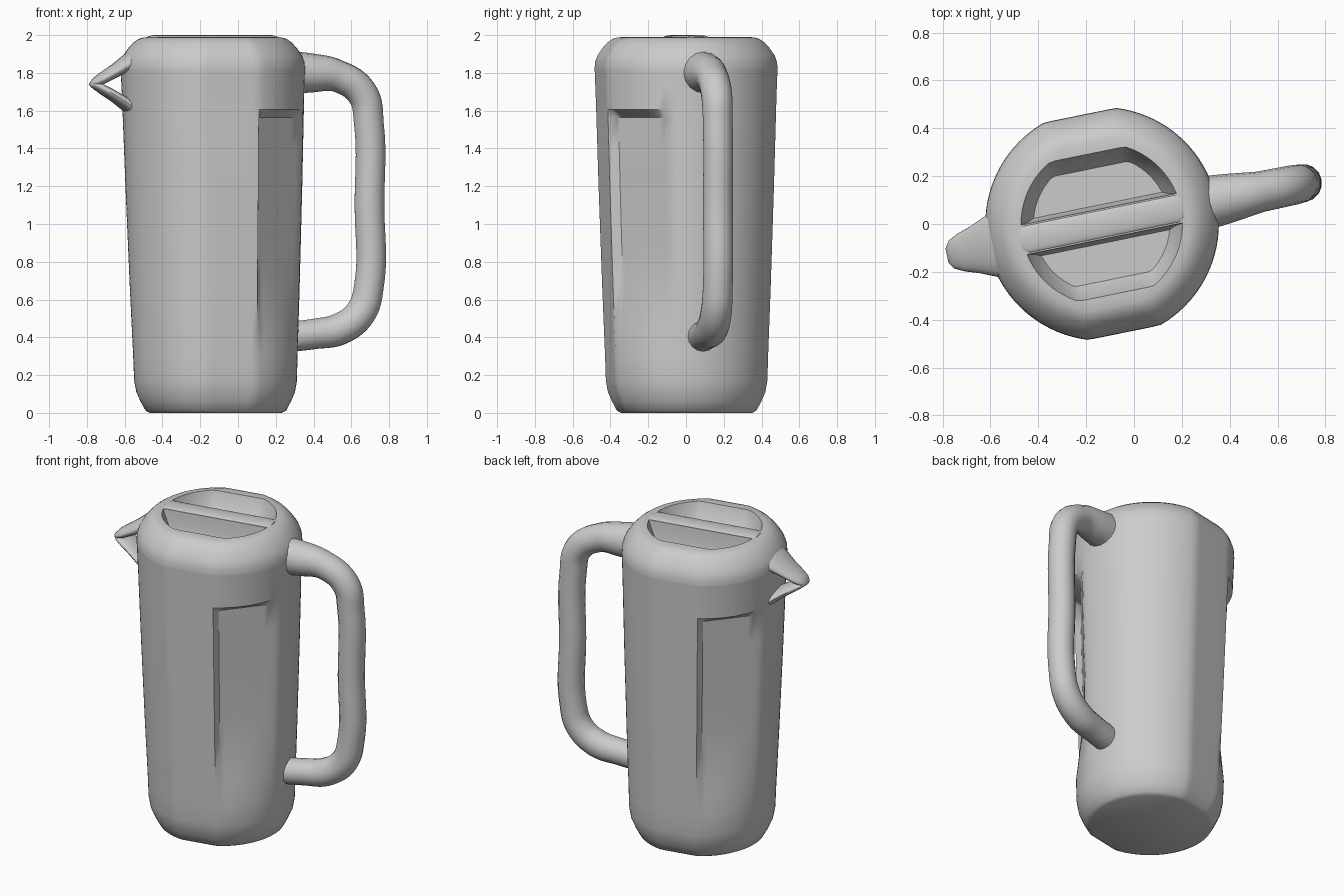
import bpy, bmesh, math
from mathutils import Vector

if "Cube" in bpy.data.objects:
    bpy.data.objects.remove(bpy.data.objects["Cube"])

TILT = math.radians(11.5)      # handle / spout axis is turned slightly about z
CENTRE = (-0.135, 0, 0)
SEG = 96


def finish(bm, name, angle=35):
    bmesh.ops.recalc_face_normals(bm, faces=bm.faces)
    me = bpy.data.meshes.new(name)
    bm.to_mesh(me)
    bm.free()
    ob = bpy.data.objects.new(name, me)
    bpy.context.collection.objects.link(ob)
    place(ob)
    smooth(ob, angle)
    return ob


def place(ob):
    ob.location = CENTRE
    ob.rotation_euler = (0, 0, TILT)


def smooth(ob, angle):
    bpy.ops.object.select_all(action='DESELECT')
    ob.select_set(True)
    bpy.context.view_layer.objects.active = ob
    bpy.ops.object.shade_smooth_by_angle(angle=math.radians(angle))


def loft(bm, rings, cap_start=True, cap_end=True):
    loops = [[bm.verts.new(p) for p in r] for r in rings]
    n = len(loops[0])
    for a, b in zip(loops, loops[1:]):
        for i in range(n):
            j = (i + 1) % n
            bm.faces.new((a[i], a[j], b[j], b[i]))
    if cap_start:
        bm.faces.new(loops[0][::-1])
    if cap_end:
        bm.faces.new(loops[-1])


def radius(th, r, panel):
    """Round section with two flat sides and two diagonal sunken panels."""
    base = min(r, 0.95 * r / max(abs(math.sin(th)), 0.01))
    for turn in (0, math.pi):
        t = (th - turn + math.pi) % (2 * math.pi) - math.pi
        a, b = math.radians(-68), math.radians(-20)
        if panel > 0 and a <= t <= b:
            p = Vector((math.cos(a), math.sin(a))) * r * 0.905
            q = Vector((math.cos(b), math.sin(b))) * r
            e, d = q - p, Vector((math.cos(t), math.sin(t)))
            chord = (p.x * e.y - p.y * e.x) / (d.x * e.y - d.y * e.x)
            base += (min(chord, base) - base) * panel
    return base


def ring(z, r, panel=0):
    pts = []
    for i in range(SEG):
        th = 2 * math.pi * i / SEG
        k = radius(th, r, panel)
        pts.append((k * math.cos(th) + 0.018 * (1 - z / 2), k * math.sin(th), z))
    return pts


# Jug body: height, radius, panel depth
body = [(0.0, 0.35, 0), (0.012, 0.372, 0), (0.06, 0.398, 0), (0.11, 0.42, 0),
        (0.17, 0.431, 0), (0.3, 0.435, 0), (0.45, 0.441, 0.35), (0.65, 0.449, 0.8),
        (0.85, 0.456, 1), (1.2, 0.468, 1), (1.4, 0.474, 1), (1.565, 0.479, 1),
        (1.605, 0.48, 0), (1.72, 0.484, 0), (1.82, 0.488, 0)]
bm = bmesh.new()
loft(bm, [ring(*s) for s in body], cap_end=False)
finish(bm, "jug_body")

# Lid with sloping rounded shoulder
bm = bmesh.new()
lid_profile = [(1.82, 0.488), (1.855, 0.486), (1.89, 0.474), (1.93, 0.447),
               (1.96, 0.42), (1.98, 0.392), (1.988, 0.365), (1.99, 0.33)]
loft(bm, [ring(*s) for s in lid_profile])
lid = finish(bm, "lid")


def recess(side):
    """Tapered D-shaped cutter beside the grip bar."""
    bm = bmesh.new()
    rings = []
    for z, r, top, low in ((1.865, 0.285, 0.235, 0.08), (1.90, 0.305, 0.26, 0.07),
                           (1.965, 0.33, 0.29, 0.065), (2.05, 0.355, 0.315, 0.058)):
        a = math.asin(low / r)
        pts = []
        for i in range(33):
            t = a + (math.pi - 2 * a) * i / 32
            pts.append((r * math.cos(t), side * min(r * math.sin(t), top), z))
        rings.append(pts)
    loft(bm, rings)
    return finish(bm, "lid_recess_cutter")


# Two recesses leave a grip bar across the lid
for side in (1, -1):
    cutter = recess(side)
    mod = lid.modifiers.new("recess", 'BOOLEAN')
    mod.operation = 'DIFFERENCE'
    mod.solver = 'EXACT'
    mod.object = cutter
    bpy.context.view_layer.objects.active = lid
    bpy.ops.object.modifier_apply(modifier=mod.name)
    bpy.data.objects.remove(cutter)
smooth(lid, 35)

# Rounded crown on the grip bar
bm = bmesh.new()
rings = []
for u, w, h in ((-0.345, 0.045, 0.003), (-0.32, 0.06, 0.01), (0.32, 0.06, 0.01), (0.345, 0.045, 0.003)):
    rings.append([(u, w * math.cos(math.pi * i / 10), 1.985 + (h + 0.005) * math.sin(math.pi * i / 10))
                  for i in range(11)])
loft(bm, rings)
finish(bm, "lid_grip_bar")

# Handle: swept tube; distance from axis, height, radius
path = [(0.42, 1.80, 0.115), (0.52, 1.80, 0.105), (0.68, 1.782, 0.085), (0.81, 1.69, 0.083),
        (0.845, 1.53, 0.08), (0.848, 1.1, 0.08), (0.845, 0.67, 0.08), (0.80, 0.53, 0.083),
        (0.69, 0.445, 0.085), (0.55, 0.418, 0.08), (0.39, 0.40, 0.08)]
cu = bpy.data.curves.new("handle", 'CURVE')
cu.dimensions = '3D'
cu.bevel_depth = 1.0
cu.bevel_resolution = 6
cu.resolution_u = 8
cu.use_fill_caps = True
sp = cu.splines.new('BEZIER')
sp.bezier_points.add(len(path) - 1)
for p, (u, z, r) in zip(sp.bezier_points, path):
    p.co = (u, 0, z)
    p.radius = r
    p.handle_left_type = p.handle_right_type = 'AUTO'
handle = bpy.data.objects.new("handle", cu)
bpy.context.collection.objects.link(handle)
place(handle)
bpy.ops.object.select_all(action='DESELECT')
handle.select_set(True)
bpy.context.view_layer.objects.active = handle
bpy.ops.object.convert(target='MESH')
smooth(bpy.context.object, 50)


# Spout: upper beak and lower lip meeting at the tip, with a gap between
def arm(name, sections):
    bm = bmesh.new()
    rings = []
    for u, z, half_w, thick in sections:
        rings.append([(-u, half_w * math.cos(2 * math.pi * i / 20),
                       z + thick * math.sin(2 * math.pi * i / 20)) for i in range(20)])
    loft(bm, rings)
    finish(bm, name, 50)


arm("spout_beak", [(0.40, 1.875, 0.15, 0.06), (0.47, 1.85, 0.13, 0.05), (0.54, 1.805, 0.10, 0.04),
                   (0.60, 1.77, 0.08, 0.035), (0.64, 1.75, 0.06, 0.025), (0.66, 1.74, 0.03, 0.012)])
arm("spout_lip", [(0.44, 1.61, 0.13, 0.045), (0.48, 1.64, 0.12, 0.04), (0.54, 1.68, 0.10, 0.034),
                  (0.60, 1.715, 0.08, 0.03), (0.64, 1.735, 0.06, 0.022), (0.66, 1.74, 0.03, 0.012)])
